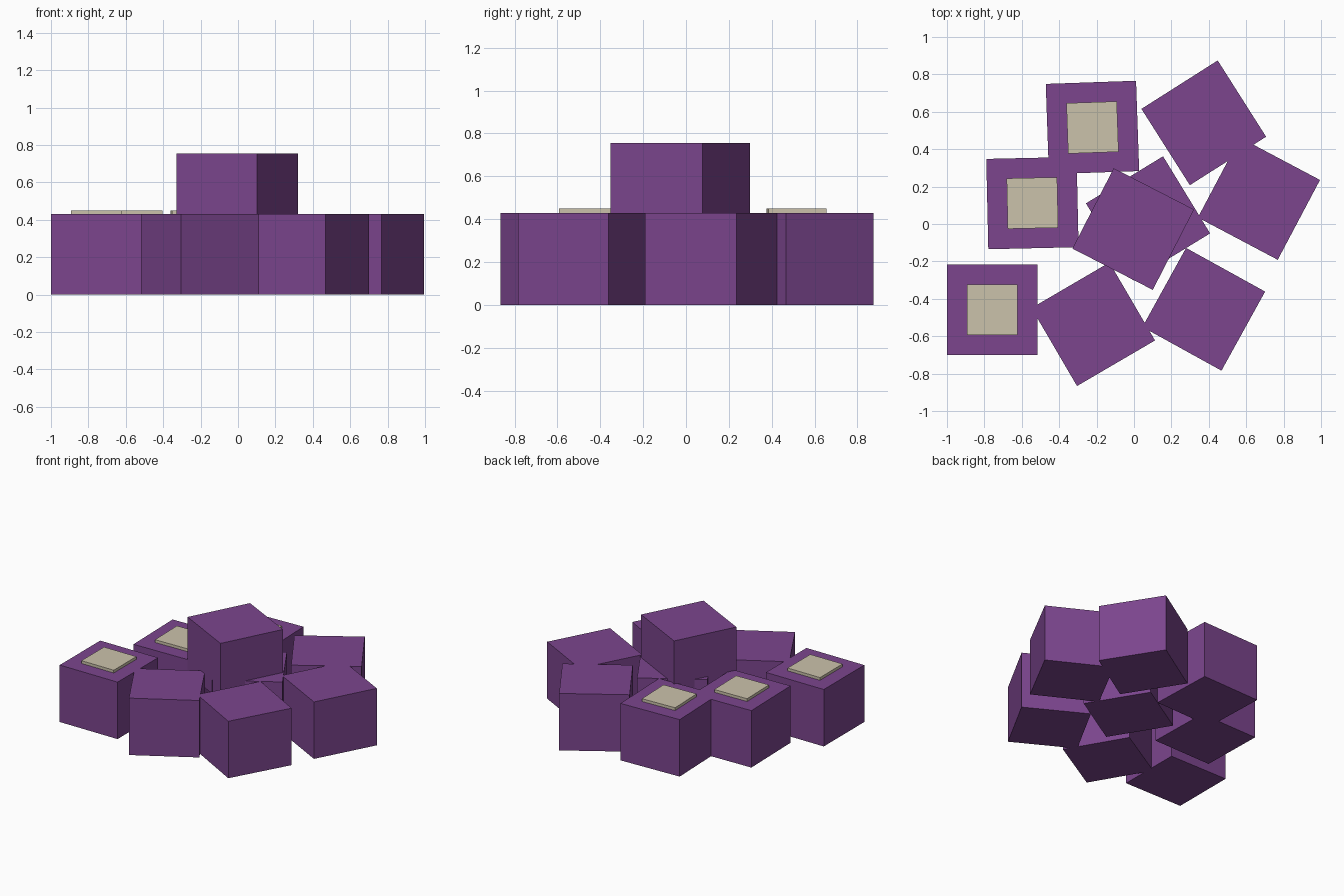
import bpy
from math import radians

if "Cube" in bpy.data.objects:
    bpy.data.objects.remove(bpy.data.objects["Cube"])

SIDE, HEIGHT = 0.483, 0.43


def material(name, rgb):
    m = bpy.data.materials.new(name)
    m.diffuse_color = (*rgb, 1)
    m.use_nodes = True
    m.node_tree.nodes["Principled BSDF"].inputs["Base Color"].default_value = m.diffuse_color
    return m


purple = material("purple", (0.2, 0.06, 0.27))
cream = material("cream", (0.6, 0.54, 0.41))


def box(name, x, y, z0, side, height, angle, mat):
    bpy.ops.mesh.primitive_cube_add(size=1, location=(x, y, z0 + height / 2),
                                    rotation=(0, 0, radians(angle)))
    ob = bpy.context.object
    ob.name = name
    ob.scale = (side, side, height)
    ob.data.materials.append(mat)


# Blocks with a cream pad on top
for i, (x, y, a) in enumerate([(-0.758, -0.458, 0),
                               (-0.543, 0.112, 1.3),
                               (-0.222, 0.516, 2)], 1):
    box(f"padded_block_{i}", x, y, 0, SIDE, HEIGHT, a, purple)
    box(f"top_pad_{i}", x, y, HEIGHT - 0.005, 0.27, 0.026, a, cream)

# Plain blocks around the ring and in the middle
for name, x, y, a in [("back_right_block", 0.373, 0.541, 32.4),
                      ("right_block", 0.668, 0.135, -27.9),
                      ("front_right_block", 0.373, -0.456, -28.9),
                      ("front_block", -0.218, -0.536, 30.3),
                      ("centre_block", 0.075, 0.030, 31.4)]:
    box(name, x, y, 0, SIDE, HEIGHT, a, purple)

# Raised block, sunk a little into the centre block
box("raised_block", -0.004, -0.027, 0.325, SIDE, HEIGHT, -27.2, purple)
